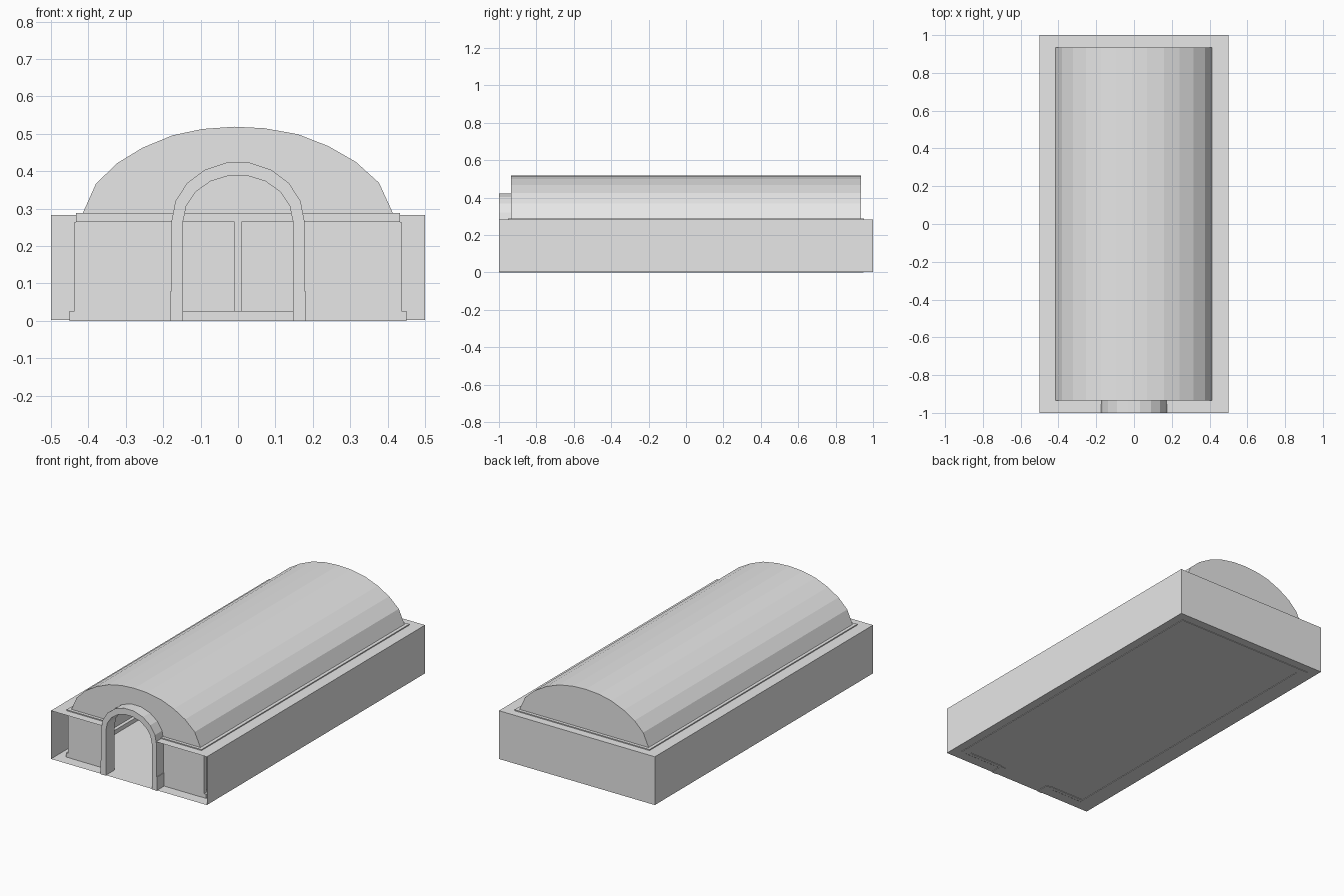
import bpy
import math

cube = bpy.data.objects.get("Cube")
if cube:
    bpy.data.objects.remove(cube, do_unlink=True)

grey = bpy.data.materials.new("plain_grey")
grey.use_nodes = True
grey.diffuse_color = (0.8, 0.8, 0.8, 1)
grey.node_tree.nodes["Principled BSDF"].inputs["Base Color"].default_value = (0.8, 0.8, 0.8, 1)


def add_mesh(name, verts, faces):
    mesh = bpy.data.meshes.new(name)
    mesh.from_pydata(verts, [], faces)
    mesh.materials.append(grey)
    obj = bpy.data.objects.new(name, mesh)
    bpy.context.collection.objects.link(obj)
    return obj


def sheet(name, points):
    """Single flat face through the points."""
    return add_mesh(name, points, [range(len(points))])


def prism(name, outline, y0, y1, caps=True, closed=True):
    """Sweep an (x, z) outline along y."""
    n = len(outline)
    verts = [(x, y, z) for y in (y0, y1) for x, z in outline]
    faces = [(i, n + i, n + (i + 1) % n, (i + 1) % n) for i in range(n if closed else n - 1)]
    if caps:
        faces += [range(n), range(2 * n - 1, n - 1, -1)]
    return add_mesh(name, verts, faces)


def box(name, x0, x1, y0, y1, z0, z1):
    return prism(name, [(x0, z0), (x1, z0), (x1, z1), (x0, z1)], y0, y1)


def arch(half, rise, spring, segments=9):
    """Arc points from left to right."""
    k = rise / math.cos(math.pi / segments / 2)
    angles = [math.pi * (1 - i / segments) for i in range(segments + 1)]
    return [(half * math.cos(a), spring + k * math.sin(a)) for a in angles]


FLOOR, ROOF = 0.003, 0.283
CORNICE0, CORNICE1 = 0.265, 0.289
WALL_X, WALL_Y = 0.42, 0.935

# Outer shell: floor, sides and back, with an open front
sheet("floor", [(-0.5, -1, FLOOR), (0.5, -1, FLOOR), (0.5, 1, FLOOR), (-0.5, 1, FLOOR)])
sheet("outer_back_wall", [(0.5, 1, FLOOR), (-0.5, 1, FLOOR), (-0.5, 1, ROOF), (0.5, 1, ROOF)])
for side, s in (("left", 1), ("right", -1)):
    sheet(side + "_outer_wall", [(s * 0.5, -s, FLOOR), (s * 0.5, s, FLOOR),
                                 (s * 0.5, s, ROOF), (s * 0.5, -s, ROOF)])


# Flat roof rim around the vault
def roof(name, x0, x1, y0, y1):
    sheet(name, [(x0, y0, ROOF), (x1, y0, ROOF), (x1, y1, ROOF), (x0, y1, ROOF)])


roof("left_roof_rim", 0.415, 0.5, -1, 1)
roof("right_roof_rim", -0.5, -0.415, -1, 1)
roof("back_roof_rim", -0.415, 0.415, WALL_Y, 1)
roof("front_left_roof_rim", 0.17, 0.415, -1, -WALL_Y)
roof("front_right_roof_rim", -0.415, -0.17, -1, -WALL_Y)

# Faceted barrel vault
vault = [(-0.415, 0.288), (-0.38, 0.366), (-0.324, 0.421), (-0.255, 0.463), (-0.175, 0.496),
         (-0.095, 0.513), (-0.01, 0.519), (0.07, 0.515), (0.16, 0.499), (0.242, 0.467),
         (0.315, 0.425), (0.377, 0.369), (0.414, 0.288)]
prism("vault", vault, -WALL_Y, WALL_Y, caps=False, closed=False)

# Inner hall walls, the front one pierced by the arched doorway
door = [(-0.147, 0)] + arch(0.147, 0.123, CORNICE0) + [(0.147, 0)]
top = [(WALL_X, CORNICE1)] + vault[::-1] + [(-WALL_X, CORNICE1)]
front = [(-WALL_X, 0)] + door + [(WALL_X, 0)] + top
back = [(-WALL_X, 0), (WALL_X, 0)] + top
sheet("front_wall", [(x, -WALL_Y, z) for x, z in front])
sheet("back_wall", [(x, WALL_Y, z) for x, z in back[::-1]])
for side, s in (("left", 1), ("right", -1)):
    x = s * WALL_X
    sheet(side + "_hall_wall", [(x, -WALL_Y * s, 0), (x, WALL_Y * s, 0),
                                (x, WALL_Y * s, CORNICE1), (x, -WALL_Y * s, CORNICE1)])

# Projecting arch around the doorway
outer = ([(-0.181, 0), (-0.181, 0.08), (-0.178, 0.08)] + arch(0.178, 0.158, CORNICE0)
         + [(0.178, 0.08), (0.181, 0.08), (0.181, 0)])
prism("door_arch", door + outer[::-1], -1, -WALL_Y + 0.015)

# Mouldings: skirting, cornice and pilasters
for side, s in (("left", 1), ("right", -1)):
    def span(a, b):
        return sorted((s * a, s * b))

    box(side + "_skirting", *span(0.4, 0.45), -0.934, 0.95, 0, 0.027)
    box(side + "_cornice", *span(0.405, 0.433), -0.953, 0.953, CORNICE0, CORNICE1)
    box(side + "_front_skirting", *span(0.181, 0.4), -0.934, -0.915, 0, 0.027)
    box(side + "_front_cornice", *span(0.17, 0.405), -0.953, -0.92, CORNICE0, CORNICE1)
    for y in (-0.925, -0.62, -0.31, 0, 0.31, 0.62, 0.925):
        box(side + "_pilaster", *span(0.405, 0.437), y - 0.01, y + 0.01, 0.01, CORNICE0)
box("back_skirting", -0.4, 0.4, 0.915, 0.95, 0, 0.027)
box("back_cornice", -0.405, 0.405, 0.92, 0.953, CORNICE0, CORNICE1)
for x in (-0.21, 0, 0.21):
    box("back_pilaster", x - 0.009, x + 0.009, 0.92, 0.95, 0.01, CORNICE0)
